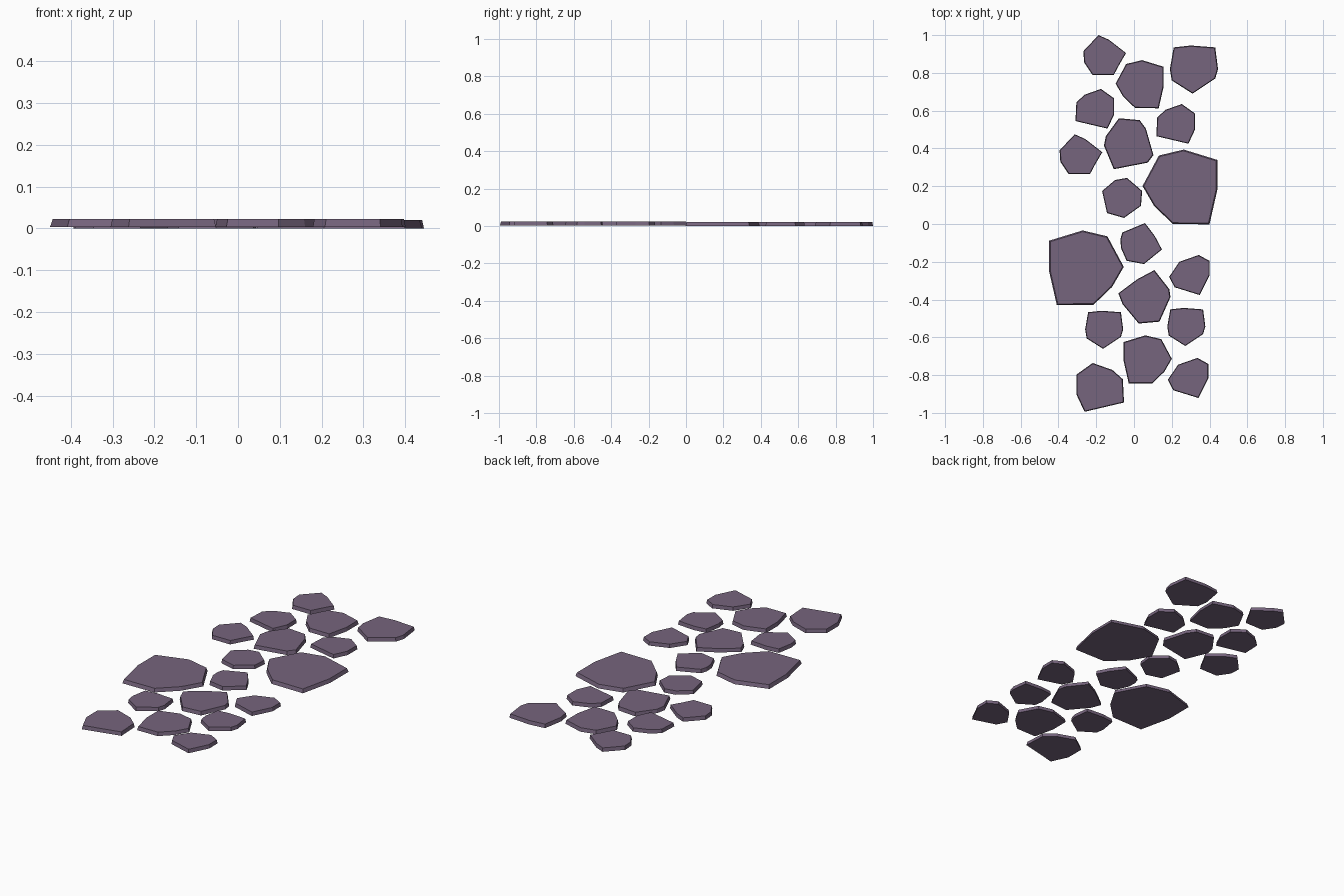
import bpy, bmesh

# One purple-grey stone colour
stone_mat = bpy.data.materials.new("purple_grey_stone")
stone_mat.diffuse_color = (0.18, 0.128, 0.205, 1)

# Stone outlines around their own centres, reused with scale and mirroring
WEDGE = [(-.116, .02), (-.036, .105), (.02, .08), (.11, .01), (.075, -.05), (.045, -.106), (-.068, -.106), (-.112, -.04)]
HOOD = [(-.105, -.065), (-.1, .035), (-.055, .075), (.03, .105), (.1, .055), (.1, -.03), (.065, -.105)]
SHIELD = [(-.105, .115), (-.015, .125), (.115, .115), (.13, 0), (.115, -.05), (-.005, -.13), (-.115, -.06), (-.125, 0)]
BLOCK = [(-.196, .005), (-.11, .165), (.02, .196), (.196, .142), (.196, -.016), (.155, -.196), (-.037, -.194), (-.135, -.1)]
KNOB = [(-.109, -.01), (-.055, .07), (.048, .106), (.106, .074), (.106, 0), (.053, -.106), (-.08, -.065)]
LOAF = [(-.132, -.01), (-.122, .04), (-.053, .135), (.057, .125), (.09, .08), (.13, -.06), (.1, -.1), (-.08, -.135)]
PEBBLE = [(-.106, .037), (-.037, .095), (.026, .106), (.106, .037), (.1, -.042), (.01, -.106), (-.08, -.08)]
CHIP = [(-.11, .025), (-.1, .06), (.02, .11), (.073, .04), (.11, -.03), (.015, -.107), (-.077, -.09), (-.107, -.022)]
KITE = [(-.138, .02), (-.037, .095), (.053, .143), (.132, .042), (.138, 0), (.08, -.13), (-.03, -.14), (-.116, -.037)]


def stone(name, outline, x, y, scale=1.0, mirror=1, base=0.0):
    """Flat slab whose sides lean in slightly towards the top."""
    bm = bmesh.new()
    rings = []
    for z, taper in ((base, 1.0), (base + 0.02, 0.965)):
        rings.append([bm.verts.new((x + px * scale * taper * mirror,
                                    y + py * scale * taper, z)) for px, py in outline])
    low, top = rings
    n = len(outline)
    bm.faces.new(low)
    bm.faces.new(top)
    for i in range(n):
        j = (i + 1) % n
        bm.faces.new((low[i], low[j], top[j], top[i]))
    bmesh.ops.recalc_face_normals(bm, faces=bm.faces)
    mesh = bpy.data.meshes.new(name)
    bm.to_mesh(mesh)
    bm.free()
    mesh.materials.append(stone_mat)
    bpy.context.collection.objects.link(bpy.data.objects.new(name, mesh))


# Back half of the path
back = [
    (WEDGE, -.152, .895), (BLOCK, .03, .74, .65), (SHIELD, .315, .82),
    (HOOD, -.205, .61), (HOOD, .223, .53), (LOAF, -.027, .425),
    (WEDGE, -.278, .37), (PEBBLE, -.063, .138), (BLOCK, .243, .196, 1.01),
]
# Front half of the path, lying a touch higher
front = [
    (BLOCK, -.252, -.232, 1.01, -1), (CHIP, .038, -.105), (KNOB, .295, -.27),
    (KITE, .055, -.387), (SHIELD, -.16, -.558, .79), (SHIELD, .275, -.543, .79),
    (BLOCK, .073, -.717, .65, -1), (HOOD, -.182, -.865, 1.23, -1), (KNOB, .288, -.815),
]
for half, stones, base in (("back", back, 0.0), ("front", front, 0.003)):
    for k, args in enumerate(stones, 1):
        stone(f"{half}_stone_{k}", *args, base=base)
